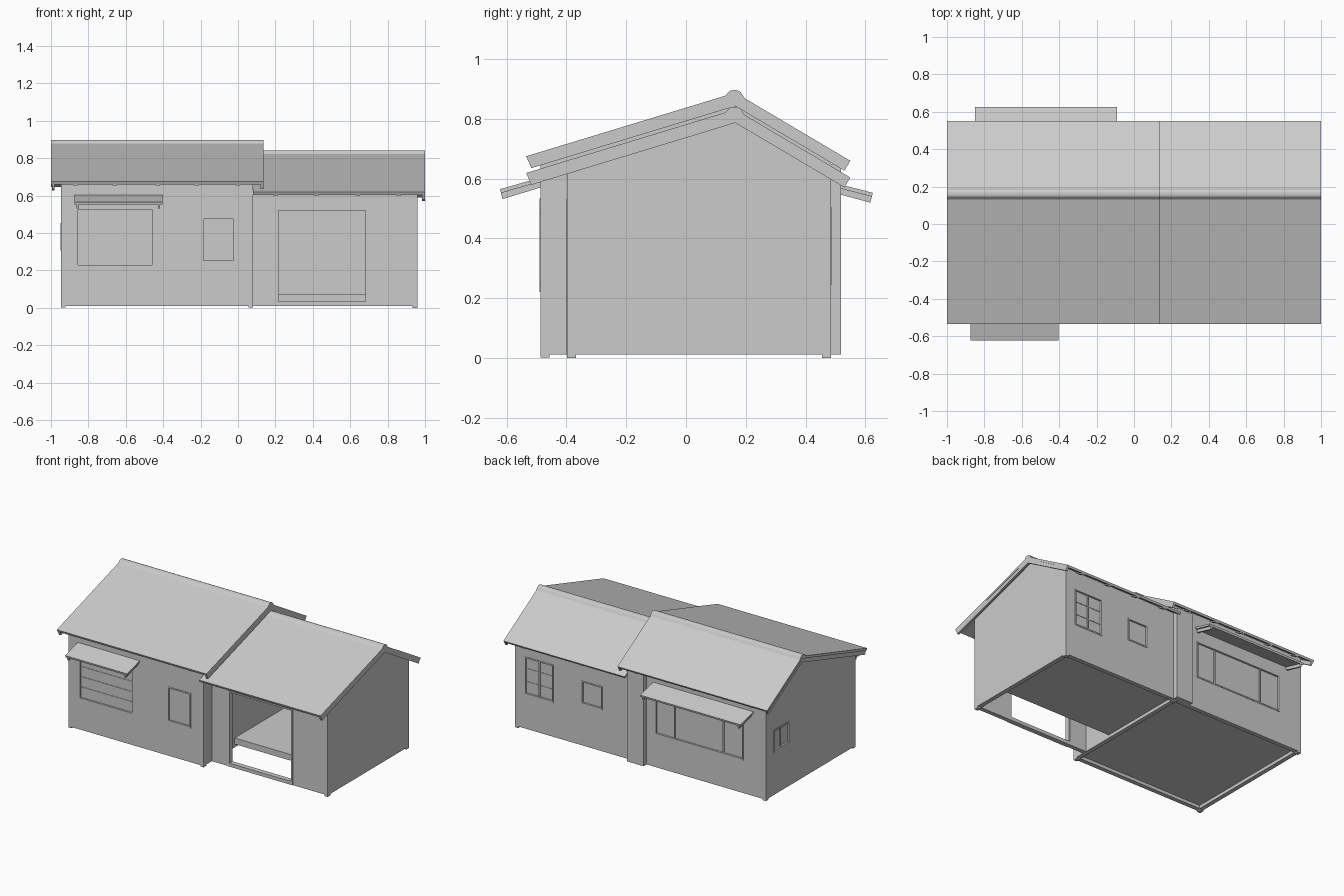
import bpy, bmesh

if "Cube" in bpy.data.objects:
    bpy.data.objects.remove(bpy.data.objects["Cube"], do_unlink=True)

GREY = (0.6, 0.6, 0.6, 1)
grey = bpy.data.materials.new("plain_grey")
grey.use_nodes = True
grey.diffuse_color = GREY
bsdf = next(n for n in grey.node_tree.nodes if n.type == "BSDF_PRINCIPLED")
bsdf.inputs["Base Color"].default_value = GREY
bsdf.inputs["Roughness"].default_value = 0.8


def prism(name, profile, x0, x1):
    """Extrude a (y, z) profile from x0 to x1."""
    bm = bmesh.new()
    face = bm.faces.new([bm.verts.new((x0, y, z)) for y, z in profile])
    ext = bmesh.ops.extrude_face_region(bm, geom=[face])
    moved = [v for v in ext["geom"] if isinstance(v, bmesh.types.BMVert)]
    bmesh.ops.translate(bm, vec=(x1 - x0, 0, 0), verts=moved)
    bmesh.ops.recalc_face_normals(bm, faces=bm.faces)
    mesh = bpy.data.meshes.new(name)
    bm.to_mesh(mesh)
    bm.free()
    mesh.materials.append(grey)
    obj = bpy.data.objects.new(name, mesh)
    bpy.context.scene.collection.objects.link(obj)
    return obj


def box(name, x, y, z):
    return prism(name, [(y[0], z[0]), (y[1], z[0]), (y[1], z[1]), (y[0], z[1])], *x)


def cut(obj, cutter):
    """Subtract the cutter for good and delete it."""
    cutter.hide_render = True
    mod = obj.modifiers.new("cut", "BOOLEAN")
    mod.object, mod.operation, mod.solver = cutter, "DIFFERENCE", "EXACT"
    with bpy.context.temp_override(object=obj, active_object=obj):
        bpy.ops.object.modifier_apply(modifier=mod.name)
    bpy.data.objects.remove(cutter, do_unlink=True)


RIDGE_Y, RIDGE_Z, BASE, WALL = 0.165, 0.888, 0.011, 0.03
LOW = 0.056                        # how far the wing roof sits below the main roof
FRONT_SLOPE, BACK_SLOPE = 0.304, 0.592
SLAB, BOARD = 0.017, 0.045         # vertical depth of roof slab and bargeboards


def roof_z(y, drop):
    """Height of the main roof's top surface at y, lowered by drop."""
    slope = FRONT_SLOPE if y < RIDGE_Y else BACK_SLOPE
    return RIDGE_Z - drop - slope * abs(y - RIDGE_Y)


def gable_profile(y0, y1, bottom, drop):
    return [(y0, bottom), (y1, bottom), (y1, roof_z(y1, drop)),
            (RIDGE_Y, roof_z(RIDGE_Y, drop)), (y0, roof_z(y0, drop))]


def gabled_walls(name, x0, x1, inner_x0, inner_x1, y0, y1, drop):
    walls = prism(name, gable_profile(y0, y1, BASE, drop + SLAB - 0.004), x0, x1)
    cut(walls, prism("cutter", gable_profile(y0 + WALL, y1 - WALL, -0.1, drop + BOARD),
                     inner_x0, inner_x1))
    return walls


def sloped_band(name, x0, x1, drop, upper, depth):
    """Bent strip following both roof slopes, with square-cut eaves."""
    tuck_front, tuck_back = 0.39 * depth, 0.44 * depth
    front, back = -0.535, 0.55
    ys_top = [front + 0.4 * upper, RIDGE_Y, back - 0.45 * upper]
    ys_low = [back - tuck_back, RIDGE_Y, front + tuck_front]
    prism(name, [(y, roof_z(y, drop + upper)) for y in ys_top]
          + [(y, roof_z(y, drop + depth)) for y in ys_low], x0, x1)


def roof(name, x0, x1, drop, board_xs):
    sloped_band(name, x0, x1, drop, 0, SLAB)
    for x in board_xs:
        sloped_band(name + "_bargeboard", x, x + 0.014, drop, SLAB - 0.003, BOARD)
    # low ridge cap
    cap = [(-0.034, -0.011), (-0.018, 0.006), (-0.006, 0.009), (0.006, 0.008),
           (0.018, 0.002), (0.03, -0.017), (0, -0.01)]
    prism(name + "_ridge_cap", [(RIDGE_Y + y, RIDGE_Z - drop + z) for y, z in cap], x0, x1)


def rafter_tails(name, xs, drop):
    for x in xs:
        for side, y0, y1 in (("front", -0.52, -0.47), ("back", 0.538, 0.47)):
            z0, z1 = roof_z(y0, drop + SLAB), roof_z(y1, drop + SLAB)
            prism(f"{name}_{side}_rafter", [(y0, z0 + 0.004), (y0, z0 - 0.008),
                  (y1, z1 - 0.008), (y1, z1 + 0.004)], x - 0.012, x + 0.012)


def window(name, walls, axis, pos, out, u, z, splits=(), rails=()):
    """Recessed pane with a thin frame; axis is the wall normal, out its sign."""
    def block(label, uu, zz, depth_in, depth_out):
        d = sorted((pos - out * depth_in, pos + out * depth_out))
        return box(label, uu, d, zz) if axis == "y" else box(label, d, uu, zz)
    t = 0.009
    cut(walls, block("cutter", u, z, 0.010, 0.05))
    for a in u:
        block(name + "_jamb", (a - t / 2, a + t / 2), z, 0.010, 0.003)
    for b in z:
        block(name + "_rail", (u[0] - t / 2, u[1] + t / 2), (b - t / 2, b + t / 2), 0.010, 0.003)
    for a in splits:
        block(name + "_mullion", (a - t / 2, a + t / 2), z, 0.011, -0.003)
    for b in rails:
        block(name + "_glazing_bar", u, (b - t / 4, b + t / 4), 0.011, -0.007)


def awning(name, x0, x1, wall_y, out, z_wall, z_edge, reach):
    edge = wall_y + out * reach
    thin, deep = 0.013, 0.033
    prism(name, [(wall_y, z_wall), (edge, z_edge), (edge - out * 0.003, z_edge - thin),
                 (wall_y, z_wall - thin)], x0, x1)
    for x in (x0 + 0.012, x1 - 0.024):   # sloping support arms
        prism(name + "_arm", [(wall_y, z_wall - thin), (edge - out * 0.003, z_edge - thin),
              (edge - out * 0.008, z_edge - deep), (wall_y, z_wall - deep)], x, x + 0.012)


# Tall wing and low wing
LEFT, RIGHT, FRONT, BACK = -0.946, 0.959, -0.487, 0.485
main_walls = gabled_walls("main_walls", LEFT, 0.08, LEFT + WALL, 0.05, FRONT, BACK, 0)
wing_walls = gabled_walls("wing_walls", 0.07, RIGHT, 0.06, RIGHT - WALL, -0.398, BACK, LOW)
roof("main_roof", -1.0, 0.135, 0, (-0.995, 0.121))
roof("wing_roof", 0.08, 1.0, LOW, (0.985,))
rafter_tails("main", [-0.87, -0.66, -0.43, -0.22, 0.0], 0)
rafter_tails("wing", [0.2, 0.42, 0.64, 0.86], LOW)

# Square pier on the back at the junction
box("back_pier", (-0.04, 0.085), (0.47, 0.518), (BASE, 0.65))

# Floors: the wing floor stops short of the entrance
box("main_floor", (LEFT + 0.02, 0.06), (-0.47, 0.47), (0.033, 0.075))
box("wing_floor", (0.075, RIGHT - 0.02), (-0.15, 0.47), (0.033, 0.075))

# Feet under the corners
for fx in (LEFT, 0.055):
    for fy in (FRONT, 0.455):
        box("main_foot", (fx, fx + 0.025), (fy, fy + 0.03), (0.002, BASE))
for fy in (-0.398, 0.455):
    box("wing_foot", (RIGHT - 0.025, RIGHT), (fy, fy + 0.03), (0, BASE))

# Entrance opening with frame
cut(wing_walls, box("cutter", (0.212, 0.687), (-0.5, -0.34), (0.035, 0.525)))
for dx in (0.205, 0.682):
    box("entrance_jamb", (dx, dx + 0.012), (-0.402, -0.37), (0.03, 0.53))
box("entrance_head", (0.205, 0.694), (-0.402, -0.37), (0.52, 0.53))
box("entrance_sill", (0.205, 0.694), (-0.402, -0.37), (BASE, 0.035))

# Windows
window("front_large_window", main_walls, "y", FRONT, -1, (-0.86, -0.455), (0.225, 0.53),
       (), (0.30, 0.37, 0.44))
window("front_small_window", main_walls, "y", FRONT, -1, (-0.19, -0.02), (0.25, 0.48))
window("back_wide_window", main_walls, "y", BACK, 1, (-0.77, -0.11), (0.24, 0.49),
       (-0.62, -0.25))
window("back_wing_window", wing_walls, "y", BACK, 1, (0.67, 0.88), (0.25, 0.50),
       (0.775,), (0.33, 0.42))
window("back_wing_small_window", wing_walls, "y", BACK, 1, (0.30, 0.45), (0.30, 0.45))
window("side_window", main_walls, "x", LEFT, -1, (0.235, 0.40), (0.31, 0.45), (0.32,))

# Awnings
awning("front_awning", -0.875, -0.405, -0.482, -1, 0.605, 0.565, 0.14)
awning("back_awning", -0.85, -0.09, 0.48, 1, 0.59, 0.553, 0.145)
